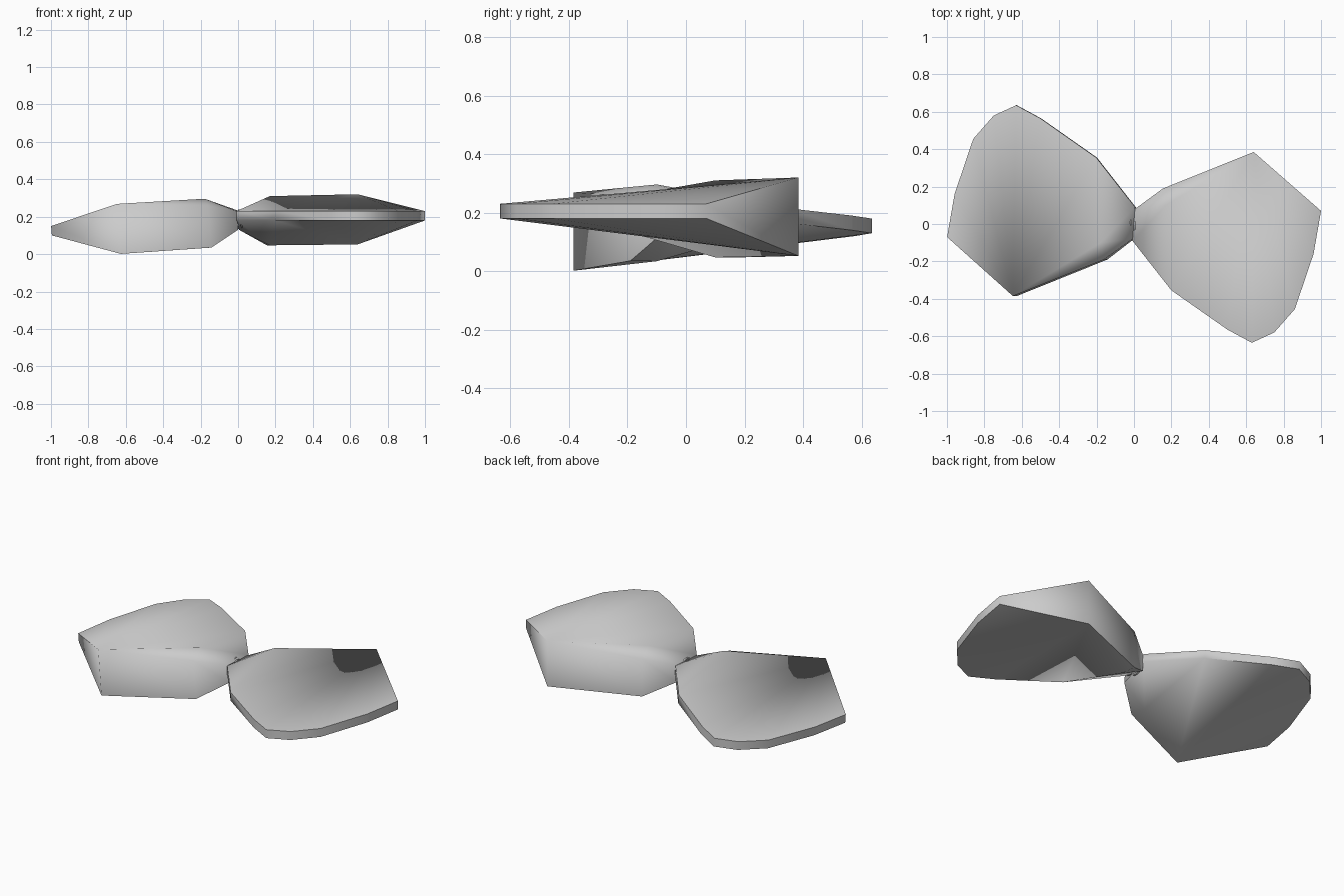
import bpy, bmesh, math
from mathutils import Matrix, Vector

cube = bpy.data.objects.get("Cube")
if cube:
    bpy.data.objects.remove(cube)

grey = bpy.data.materials.new("plain_grey")
grey.use_nodes = True
COLOUR = (0.6, 0.6, 0.6, 1)
grey.diffuse_color = COLOUR
grey.node_tree.nodes["Principled BSDF"].inputs["Base Color"].default_value = COLOUR

# Thin rim of the blade, from the tip round to the root
RIM = [(1, 0.07), (0.96, -0.16), (0.86, -0.455), (0.75, -0.58), (0.63, -0.635),
       (0.5, -0.565), (0.2, -0.355), (-0.008, -0.09)]
RIM_LOW, RIM_HIGH = 0.18, 0.23
# Deep edge of the blade: x, y, bottom, top; the last one is the thickest corner
DEEP = [(0.005, 0.08, 0.13, 0.23), (0.155, 0.19, 0.047, 0.27), (0.64, 0.385, 0.052, 0.32)]
# Swelling of the two broad faces near the root
SWELL = (0.17, 0.1, 0.047, 0.31)


def finish(name, bm, matrix):
    bmesh.ops.transform(bm, matrix=matrix, verts=bm.verts)
    bmesh.ops.recalc_face_normals(bm, faces=bm.faces)
    for face in bm.faces:
        face.smooth = True
    mesh = bpy.data.meshes.new(name)
    bm.to_mesh(mesh)
    bm.free()
    # Soft along the faces and the outline, sharp where they meet
    mesh.set_sharp_from_angle(angle=math.radians(66))
    mesh.materials.append(grey)
    obj = bpy.data.objects.new(name, mesh)
    bpy.context.collection.objects.link(obj)


def blade(name, matrix):
    bm = bmesh.new()
    outline = [(x, y, RIM_LOW, RIM_HIGH) for x, y in RIM] + DEEP
    low = [bm.verts.new((x, y, a)) for x, y, a, b in outline]
    high = [bm.verts.new((x, y, b)) for x, y, a, b in outline]
    n = len(outline)
    for i in range(n):
        j = (i + 1) % n
        bm.faces.new((low[i], low[j], high[j], high[i]))
    knee = len(RIM) - 2
    for ring, z in ((low, SWELL[2]), (high, SWELL[3])):
        # Outer part fans out from the thickest corner
        for i in range(knee):
            bm.faces.new((ring[-1], ring[i], ring[i + 1]))
        # Root part gathers round the swelling
        swell = bm.verts.new((SWELL[0], SWELL[1], z))
        root = ring[knee:]
        for a, b in zip(root, root[1:] + root[:1]):
            bm.faces.new((swell, a, b))
    finish(name, bm, matrix)


def hub_disc(name, side):
    bm = bmesh.new()
    bmesh.ops.create_cone(bm, cap_ends=True, segments=16, radius1=0.05,
                          radius2=0.05, depth=0.008)
    finish(name, bm, Matrix.Translation((0.012 * side, -0.01 * side, 0.19))
           @ Matrix.Rotation(math.radians(80), 4, 'Y'))


# The second blade is the first turned half way round, with its tip lowered
pivot = Vector((0, 0, 0.2))
droop = (Matrix.Translation(pivot) @ Matrix.Rotation(-0.08, 4, 'Y')
         @ Matrix.Translation(-pivot))
blade("left_blade", Matrix.Identity(4))
blade("right_blade", droop @ Matrix.Rotation(math.pi, 4, 'Z'))
hub_disc("left_hub_disc", 1)
hub_disc("right_hub_disc", -1)
